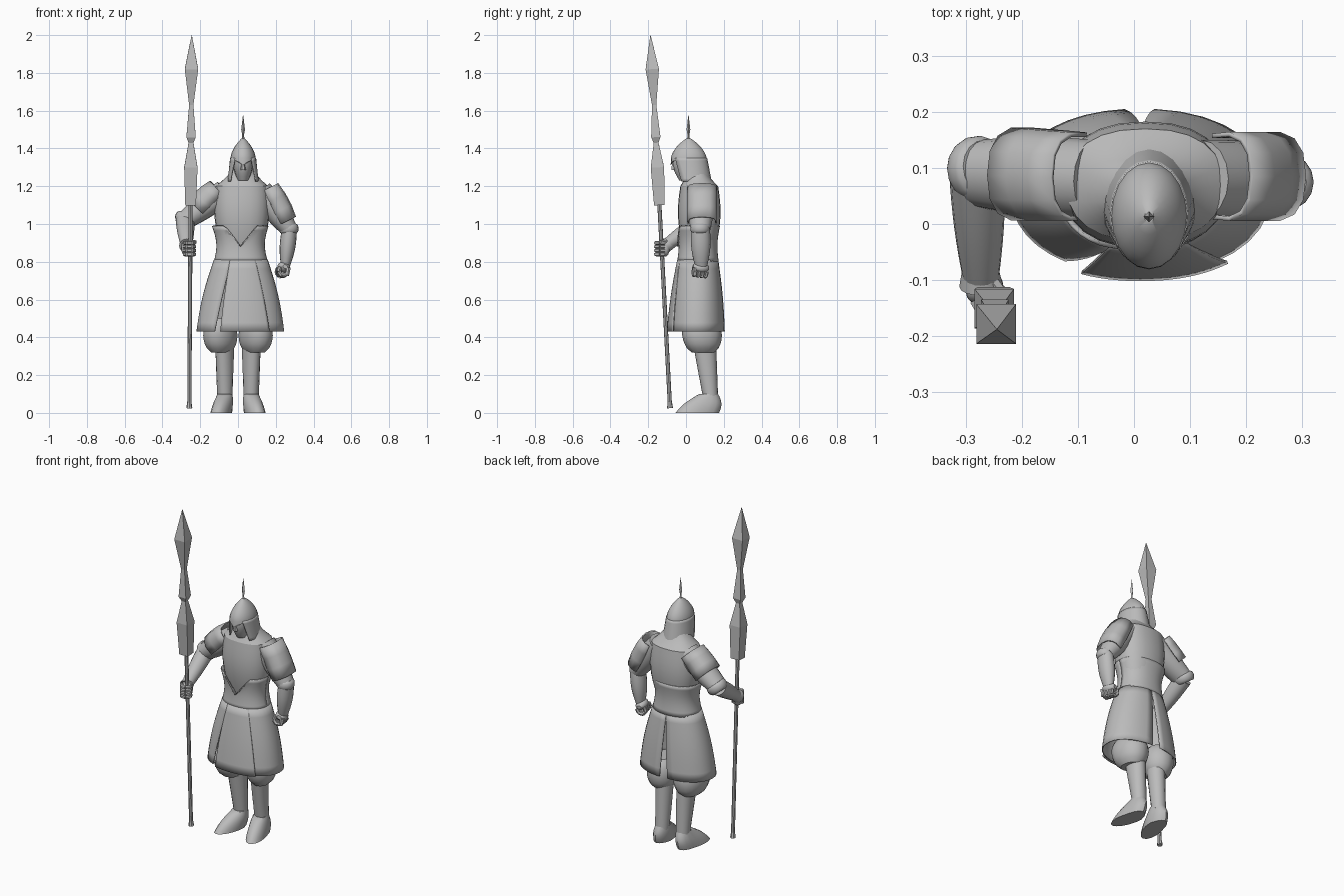
import bpy, bmesh
from math import sin, cos, pi, radians, copysign
from mathutils import Vector

if "Cube" in bpy.data.objects:
    bpy.data.objects.remove(bpy.data.objects["Cube"])

# One plain material for the whole figure
grey = bpy.data.materials.new("stone_grey")
grey.use_nodes = True
tone = (0.5, 0.5, 0.5, 1)
grey.diffuse_color = tone
grey.node_tree.nodes["Principled BSDF"].inputs["Base Color"].default_value = tone

UP = Vector((0, 0, 1))
RIGHTWARD = Vector((1, 0, 0))


def swell(start, end, bulge=0, roundness=1):
    """Radius that runs from start to end and bulges in the middle."""
    return lambda t: start + (end - start) * t + bulge * max(0, sin(pi * t)) ** roundness


def loft(name, start, end, width, depth=None, steps=8, sides=16, tilt=False, axis=RIGHTWARD,
         arc_start=None, arc_end=None, phase=0, squareness=1, warp=None, flat=False, thick=0):
    """Sweep an ellipse from start to end; arcs give an open shell in degrees."""
    start, end = Vector(start), Vector(end)
    depth = depth or width
    normal = (end - start).normalized() if tilt else UP
    u = (axis - normal * axis.dot(normal)).normalized()
    v = normal.cross(u)
    bm = bmesh.new()
    rows = []
    for i in range(steps + 1):
        t = i / steps
        first, last = phase, phase + 360
        if arc_start:
            first, last = (a + (b - a) * t for a, b in zip(arc_start, arc_end))
        row = []
        for k in range(sides + 1 if arc_start else sides):
            angle = radians(first + (last - first) * k / sides)
            c, s = (copysign(abs(f) ** squareness, f) for f in (cos(angle), sin(angle)))
            point = start.lerp(end, t) + u * c * width(t) + v * s * depth(t)
            row.append(bm.verts.new(warp(point) if warp else point))
        rows.append(row)
    for low, high in zip(rows, rows[1:]):
        for k in range(sides):
            j = (k + 1) % len(low)
            bm.faces.new((low[k], low[j], high[j], high[k]))
    if not arc_start:
        bm.faces.new(rows[0])
        bm.faces.new(rows[-1])
    bmesh.ops.recalc_face_normals(bm, faces=bm.faces)
    mesh = bpy.data.meshes.new(name)
    bm.to_mesh(mesh)
    bm.free()
    mesh.materials.append(grey)
    obj = bpy.data.objects.new(name, mesh)
    bpy.context.collection.objects.link(obj)
    if thick:
        solid = obj.modifiers.new("thickness", "SOLIDIFY")
        solid.thickness = thick
        solid.offset = 0
    if not flat:
        bpy.ops.object.select_all(action="DESELECT")
        obj.select_set(True)
        bpy.context.view_layer.objects.active = obj
        bpy.ops.object.shade_smooth_by_angle(angle=radians(40))


# Boots with splayed toes and baggy trousers, mirrored
for side, label in ((1, "left"), (-1, "right")):
    def splay(p):
        return Vector((side * (p.x + max(0, 0.1 - p.y) / 5), p.y, p.z))

    loft(label + "_foot", (.08, .06, 0), (.07, .12, .1), swell(.053, .04, .004),
         swell(.115, .05, .015), warp=splay)
    loft(label + "_shin", (.07, .13, .08), (.07, .1, .35), swell(.04, .05),
         swell(.04, .06), warp=splay)
    loft(label + "_trouser", (.09, .09, .32), (.09, .08, .5), swell(.05, .05, .04, .6),
         swell(.06, .07, .04, .6), warp=splay)

# Chest armour and sloping shoulder yoke
loft("breastplate", (.02, .07, .88), (.02, .07, 1.2), swell(.11, .14, .02),
     swell(.085, .1, .02), sides=24, squareness=.85)
loft("shoulder_yoke", (.02, .07, 1.2), (.027, .05, 1.3), swell(.14, .05, -.01),
     swell(.1, .05, -.01), sides=24, squareness=.85)


# Waist guard with a V cut in front
def vee(p):
    if p.y < 0.05:
        p.z = min(p.z, 0.88 + abs(p.x - 0.015) * 1.3)
    return p


ring = (0, 360)
loft("waist_guard", (.015, .063, .8), (.012, .065, .99), swell(.14, .147, -.018),
     swell(.107, .112, -.01), sides=40, arc_start=ring, arc_end=ring,
     squareness=.9, warp=vee, thick=.006)


# Skirt panels: each hangs between a pair of angles that shifts toward the hem
def panel(name, top, hem, flare=0):
    loft(name, (.015, .062, .81), (.012, .058, .43), swell(.14, .23 + flare, .012),
         swell(.106, .145 + flare, .006), arc_start=top, arc_end=hem, thick=.006,
         squareness=.92)


panel("right_skirt", (90, 250), (96, 236))
panel("left_skirt", (270, 450), (270, 445))
panel("front_skirt", (248, 301), (246, 308), .012)


# Arms: straight tapered limbs between joints
def limb(name, start, end, radius, depth=None, **options):
    loft(name, start, end, radius, depth, tilt=True, **options)


left_elbow, right_elbow = (.272, .077, .97), (-.28, .09, 1.02)
left_wrist, right_wrist = (.25, .08, .77), (-.273, -.11, .885)
limb("left_sleeve", (.12, .08, 1.18), left_elbow, swell(.06, .045, .012), swell(.07, .052, .008))
limb("left_forearm", left_elbow, left_wrist, swell(.04, .022, .01), swell(.05, .03, .01))
limb("right_sleeve", (-.07, .08, 1.17), right_elbow, swell(.065, .05, .008), swell(.07, .06, .006))
limb("right_forearm", right_elbow, right_wrist, swell(.05, .03, .004))
limb("left_elbow_guard", (.268, .075, 1), (.27, .075, .95), swell(.04, .04, .012, .5))
limb("right_elbow_guard", (-.265, .1, 1.04), (-.295, .095, 1), swell(.05, .045, .012, .5))
limb("right_wrist_cuff", (-.275, -.07, .905), right_wrist, swell(.03, .039))

# Shoulder plates wrapping the outside of each sleeve
limb("left_shoulder_plate", (.16, .085, 1.19), (.25, .085, 1.01), swell(.055, .06, .01),
     swell(.076, .076), steps=3, sides=8, arc_start=(-110, 110), arc_end=(-110, 110),
     squareness=.8, thick=.008)
limb("right_shoulder_plate", (-.1, .085, 1.18), (-.205, .09, 1.075), swell(.065, .077, .007),
     swell(.076, .08), steps=3, sides=8, axis=-RIGHTWARD, arc_start=(-105, 105),
     arc_end=(-105, 105), squareness=.8, thick=.008)


# Fists: a palm with curled fingers around a grip axis
def fist(label, centre, grip, outward):
    centre, grip, outward = Vector(centre), Vector(grip).normalized(), Vector(outward)
    outward = (outward - grip * outward.dot(grip)).normalized()
    across = grip.cross(outward)
    heel = centre - outward * .022
    limb(label + "_palm", heel - grip * .042, heel + grip * .042, swell(.01, .01, .018, .6),
         swell(.013, .013, .022, .6), axis=outward)

    def knuckle(angle, reach):
        return (outward * cos(angle) + across * sin(angle)) * reach

    for i in range(4):
        row = centre + grip * (.03 - i * .02)
        for j in range(-2, 2):
            limb(f"{label}_finger_{i}_{j}", row + knuckle(j, .027), row + knuckle(j + 1, .027),
                 swell(.011, .011), steps=1, sides=6, axis=grip)
    tip = centre + grip * .035
    limb(label + "_thumb", tip + knuckle(2.5, .03), tip + knuckle(1, .032),
         swell(.013, .01), steps=2, sides=6, axis=grip)


fist("right", (-.257, -.135, .87), UP, (.5, -1, 0))
fist("left", (.235, .075, .75), (.2, -1, .1), (-.4, 0, -1))

# Face with nose, helmet with a brow point, neck guard and finial
hx = .027
loft("face", (hx, 0, 1.23), (hx, .015, 1.39), swell(.028, .05, .014), swell(.035, .07, .025))
loft("nose", (hx, -.062, 1.285), (hx, -.066, 1.345), swell(.015, .006), swell(.016, .01), sides=6)


def brow(p):
    if p.z < 1.34 and p.y < 0:
        p.z -= max(0, .03 - abs(p.x - hx)) * .8
    return p


def dome(radius):
    return lambda t: radius * cos(1.5 * t) ** .8


loft("helmet_dome", (hx, .015, 1.335), (hx, .013, 1.453), dome(.068), dome(.096),
     sides=20, warp=brow)
loft("neck_guard", (hx, .033, 1.225), (hx, .015, 1.35), swell(.08, .066), swell(.1, .094),
     arc_start=(-34, 214), arc_end=(-50, 230), thick=.006)
loft("finial_stem", (hx, .013, 1.44), (hx, .013, 1.5), swell(.009, .01, -.005),
     steps=2, sides=4, flat=True)
loft("finial_tip", (hx, .013, 1.5), (hx, .013, 1.575), swell(.01, .001), steps=1, sides=4, flat=True)


# Spear leaning slightly forward, with a two-part square blade
def pole(z):
    return (-.258 + z * .0065, -.083 - z * .0525, z)


limb("spear_shaft", pole(.03), pole(1.12), swell(.011, .011), sides=8)
limb("spear_butt", pole(.025), pole(.06), swell(.016, .011), sides=8)
blade = [(1.1, .04), (1.3, .05), (1.43, .018), (1.46, .035), (1.63, .016), (1.82, .05), (2, .001)]
for i, ((low, wide), (high, narrow)) in enumerate(zip(blade, blade[1:])):
    limb(f"spear_blade_{i}", pole(low), pole(high), swell(wide, narrow),
         steps=1, sides=4, phase=45, flat=True)
